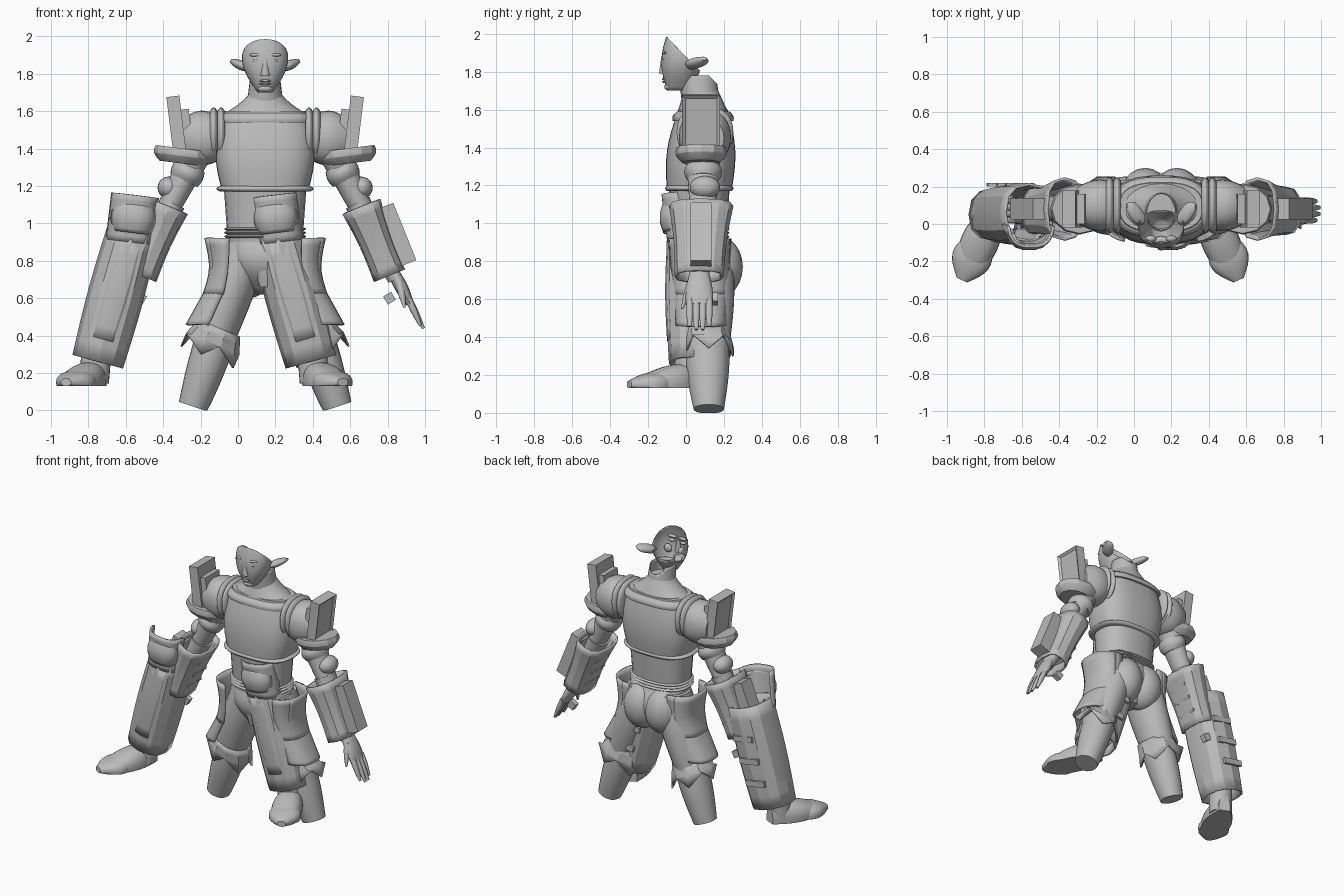
import bpy, bmesh, math
from mathutils import Vector, Matrix

cube = bpy.data.objects.get("Cube")
if cube:
    bpy.data.objects.remove(cube, do_unlink=True)

BODY_MIDDLE = .145
SHIN_MIDDLE = -.18
OUTER_SIDE = (95, 255)
FRONT_SIDE = (205, 335)
AROUND = (0, 360)

grey = bpy.data.materials.new("plain_grey")
grey.use_nodes = True
grey.diffuse_color = (.5, .5, .5, 1)
shader = grey.node_tree.nodes["Principled BSDF"]
shader.inputs["Base Color"].default_value = grey.diffuse_color


def centre(y, z):
    """Point on the body's middle plane."""
    return Vector((BODY_MIDDLE, y, z))


def finish(name, bm, crease, shell=0):
    bmesh.ops.recalc_face_normals(bm, faces=bm.faces)
    mesh = bpy.data.meshes.new(name)
    bm.to_mesh(mesh)
    bm.free()
    mesh.materials.append(grey)
    part = bpy.data.objects.new(name, mesh)
    bpy.context.collection.objects.link(part)
    if shell:
        part.modifiers.new("thickness", 'SOLIDIFY').thickness = shell
    bpy.ops.object.select_all(action='DESELECT')
    part.select_set(True)
    bpy.context.view_layer.objects.active = part
    bpy.ops.object.shade_smooth_by_angle(angle=math.radians(crease))
    return part


def mirror(part, middle=BODY_MIDDLE):
    """Copy a part to the other side of a middle plane and name both."""
    other = part.copy()
    other.data = part.data.copy()
    flip = Matrix.Scale(-1, 4, Vector((1, 0, 0)))
    other.data.transform(Matrix.Translation((middle * 2, 0, 0)) @ flip)
    other.data.flip_normals()
    bpy.context.collection.objects.link(other)
    average = sum(v.co.x for v in part.data.vertices) / len(part.data.vertices)
    sides = ("right_", "left_") if average < middle else ("left_", "right_")
    base = part.name
    part.name, other.name = sides[0] + base, sides[1] + base


def limb(name, start, end, size, end_size=None, bulge=(0, 0), sides=24, steps=8,
         square=2, arc=AROUND, shell=0, hollow=False, level=False, zigzag=0,
         floor=0, cut=None, crease=45):
    """Oval rings from start to end; bulge swells the middle, arc leaves a strip."""
    start, end, size, bulge = map(Vector, (start, end, size, bulge))
    end_size = Vector(end_size) if end_size else size
    along = Vector((0, 0, 1)) if level else (end - start).normalized()
    deep = Vector((0, 0, 1)) if abs(along.y) > .7 else Vector((0, 1, 0))
    across = deep.cross(along).normalized()
    if across.x < 0:
        across.negate()
    closed = arc == AROUND
    bm = bmesh.new()
    rings = []
    for step in range(steps + 1):
        t = step / steps
        wide, thick = size.lerp(end_size, t) + bulge * math.sin(math.pi * t)
        ring = []
        for k in range(sides):
            share = k / sides if closed else k / (sides - 1)
            angle = math.radians(arc[0] + (arc[1] - arc[0]) * share)
            c, s = math.cos(angle), math.sin(angle)
            u = wide * math.copysign(abs(c) ** (2 / square), c)
            v = thick * math.copysign(abs(s) ** (2 / square), s)
            point = start.lerp(end, t) + across * u + deep * v
            if step == steps:
                point.z += zigzag * (-1) ** k
            point.z = max(point.z, floor)
            ring.append(bm.verts.new(point))
        rings.append(ring)
    for low, high in zip(rings, rings[1:]):
        for k in range(sides if closed else sides - 1):
            j = (k + 1) % sides
            bm.faces.new((low[k], low[j], high[j], high[k]))
    if closed and not hollow:
        bm.faces.new(rings[0])
        bm.faces.new(rings[-1])
    if cut:
        bmesh.ops.bisect_plane(bm, geom=bm.verts[:] + bm.edges[:] + bm.faces[:],
                               plane_co=cut, plane_no=(0, 1, 1), clear_outer=True)
    return finish(name, bm, crease, shell)


def ball(name, place, size):
    bm = bmesh.new()
    shape = Matrix.Translation(place) @ Matrix.Diagonal((*size, 1))
    bmesh.ops.create_uvsphere(bm, u_segments=20, v_segments=12, radius=1, matrix=shape)
    return finish(name, bm, crease=60)


def block(name, place, size, lean=0, inset=0):
    """Leaning box, with an optional recessed panel on its outer face."""
    bm = bmesh.new()
    bmesh.ops.create_cube(bm, size=1, matrix=Matrix.Diagonal((*size, 1)))
    if inset:
        outer = max(bm.faces, key=lambda face: face.calc_center_median().x)
        bmesh.ops.inset_region(bm, faces=[outer], thickness=inset, depth=-inset / 2)
    bm.transform(Matrix.Translation(place) @ Matrix.Rotation(math.radians(lean), 4, 'Y'))
    return finish(name, bm, crease=20)


# Head: face shell cut slantwise behind the brow
limb("head", start=centre(-.04, 1.7), end=centre(0, 2), size=(.04, .06), end_size=(.1, .1),
     bulge=(.05, .03), sides=32, steps=14, square=2.3, shell=.005, cut=centre(-.1, 1.98),
     crease=60)
limb("nose", start=centre(-.12, 1.79), end=centre(-.12, 1.88), size=(.025, .022),
     end_size=(.01, .01), sides=12, crease=60)
for lip, height in (("upper_lip", 1.762), ("lower_lip", 1.747)):
    ball(lip, place=centre(-.11, height), size=(.032, .016, .008))
ball("chin", place=centre(-.09, 1.72), size=(.04, .025, .02))
mirror(ball("eye", place=(.1, -.11, 1.87), size=(.025, .015, .01)))
mirror(ball("brow", place=(.1, -.11, 1.9), size=(.04, .015, .01)))
mirror(ball("cheek", place=(.09, -.08, 1.82), size=(.03, .02, .03)))
mirror(limb("ear", start=(.05, .03, 1.83), end=(-.04, .09, 1.87), size=(.02, .03),
            end_size=(.01, .02), bulge=(.01, .03), sides=16, crease=60))
limb("neck", start=centre(.08, 1.62), end=centre(.06, 1.78), size=(.1, .1),
     end_size=(.08, .1), hollow=True, shell=.005, cut=centre(.15, 1.75))
limb("collar", start=centre(.09, 1.57), end=centre(.08, 1.7), size=(.25, .14),
     end_size=(.08, .09), bulge=(-.02, 0))

# Torso
limb("chest_armour", start=centre(.07, 1.17), end=centre(.09, 1.6), size=(.23, .17),
     end_size=(.22, .13), bulge=(.04, .03), sides=32, square=2.7)
limb("chest_rim", start=centre(.07, 1.17), end=centre(.07, 1.2), size=(.24, .17),
     end_size=(.24, .17), bulge=(.02, .01), sides=32, square=2.7)
limb("neckline_band", start=centre(.09, 1.54), end=centre(.09, 1.59), size=(.25, .16),
     end_size=(.23, .14), bulge=(.01, .01), sides=32, square=2.7)
limb("waist", start=centre(.07, .9), end=centre(.07, 1.18), size=(.2, .14),
     end_size=(.22, .16), square=2.4)
for ring in range(3):
    height = .93 + ring * .02
    limb(f"belt_ring_{ring + 1}", start=centre(.07, height - .01), end=centre(.07, height + .01),
         size=(.2, .14), bulge=(.02, .02), square=2.4, steps=4)
limb("pelvis", start=centre(.11, .62), end=centre(.08, .92), size=(.05, .07),
     end_size=(.2, .14), bulge=(.06, .07), square=2.3)
limb("codpiece", start=centre(-.03, .66), end=centre(-.03, .92), size=(.03, .02),
     end_size=(.05, .03), bulge=(.02, .02), sides=12)
mirror(ball("buttock", place=(.06, .16, .77), size=(.13, .14, .17)))

# Legs
mirror(limb("thigh", start=(.05, .1, .9), end=(-.13, .11, .36), size=(.13, .14),
            end_size=(.11, .12), bulge=(.01, .02), level=True))
mirror(limb("calf", start=(-.12, .11, .38), end=(-.24, .12, .02), size=(.11, .12),
            end_size=(.08, .08), bulge=(.005, .01)))
for guard, bottom, strip in (("upper_hip_guard", .62, OUTER_SIDE), ("hip_panel", .56, (110, 210))):
    mirror(limb(guard, start=(.02, .07, .92), end=(-.02, .08, bottom), size=(.2, .17),
                end_size=(.17, .15), bulge=(-.03, 0), arc=strip, sides=14, square=2.6,
                shell=.015, level=True))
mirror(limb("lower_hip_guard", start=(-.02, .08, .64), end=(-.09, .08, .46), size=(.16, .15),
            end_size=(.19, .14), arc=OUTER_SIDE, sides=14, square=2.6, shell=.015, level=True))
mirror(limb("knee_cuff", start=(-.1, .1, .44), end=(-.15, .12, .32), size=(.12, .13),
            end_size=(.17, .14), sides=10, steps=3, hollow=True, shell=.01, zigzag=.04,
            crease=20))

# Shoulders and upper arms
for ring, place in enumerate((-.09, -.13)):
    mirror(limb(f"shoulder_ring_{ring + 1}", start=(place + .02, .1, 1.48),
                end=(place - .02, .1, 1.48), size=(.12, .13), bulge=(.02, .02), square=2.3))
mirror(limb("shoulder", start=(-.12, .1, 1.46), end=(-.3, .1, 1.45), size=(.13, .13),
            end_size=(.1, .1), bulge=(.03, .02), square=2.2))
mirror(block("shoulder_plate", place=(.62, .08, 1.53), size=(.07, .2, .3), lean=7, inset=.025))
mirror(block("shoulder_support", place=(.57, .08, 1.5), size=(.06, .16, .22), lean=7))
mirror(limb("shoulder_flange", start=(-.3, .08, 1.32), end=(-.29, .08, 1.4), size=(.12, .1),
            end_size=(.15, .13), bulge=(.02, .02), sides=12, steps=4, crease=25))
mirror(limb("upper_arm", start=(-.23, .09, 1.36), end=(-.37, .09, 1.08), size=(.08, .09),
            end_size=(.06, .07)))
mirror(limb("arm_band", start=(-.25, .09, 1.31), end=(-.29, .09, 1.23), size=(.08, .08),
            bulge=(.01, .02)))
mirror(ball("elbow", place=(-.37, .1, 1.19), size=(.06, .08, .06)))

# Forearms
mirror(limb("forearm_guard", start=(.66, .08, 1.09), end=(.81, .07, .72), size=(.11, .17),
            end_size=(.09, .13), bulge=(-.01, -.01), sides=12, square=2.6, hollow=True,
            shell=.015, crease=25))
mirror(limb("forearm", start=(.64, .09, 1.11), end=(.84, .07, .7), size=(.07, .08),
            end_size=(.04, .05)))
mirror(block("forearm_block", place=(.85, .08, .94), size=(.09, .11, .33), lean=-22))
for rib in range(3):
    mirror(block(f"forearm_rib_{rib + 1}", place=(.63 + rib * .04, .08, .97 - rib * .09),
                 size=(.04, .15, .02), lean=-30))
mirror(block("wrist_block", place=(.81, .15, .6), size=(.05, .04, .05), lean=-30))

# Hands
mirror(limb("palm", start=(.83, .07, .74), end=(.92, .07, .57), size=(.03, .05),
            end_size=(.02, .07), bulge=(.01, .01), sides=16))
for finger in range(4):
    y = .02 + finger * .034
    short = abs(finger - 1.5) / 60
    mirror(limb(f"finger_{finger + 1}", start=(.91, y, .6), end=(1 - short, y, .43 + short),
                size=(.018, .018), end_size=(.008, .01), bulge=(.004, .005), sides=10))
mirror(limb("thumb", start=(.86, .03, .7), end=(.89, -.02, .55), size=(.02, .02),
            end_size=(.006, .006), bulge=(.006, .006), sides=10))

# Detached shins: guard tube, front plates, straps and boots
mirror(limb("shin_guard", start=(-.56, .06, .96), end=(-.75, .05, .26), size=(.14, .16),
            end_size=(.14, .14), bulge=(.01, .01), sides=12, square=2.4, hollow=True,
            shell=.015, crease=22), SHIN_MIDDLE)
mirror(limb("shin_plate", start=(-.57, .05, .9), end=(-.72, .05, .38), size=(.1, .15),
            bulge=(.01, .01), arc=FRONT_SIDE, sides=7, square=2.6, shell=.01,
            crease=22), SHIN_MIDDLE)
mirror(limb("knee_plate", start=(-.58, .04, .9), end=(-.55, .03, 1.15), size=(.13, .14),
            end_size=(.13, .16), arc=(190, 350), sides=10, square=2.7, shell=.015,
            crease=25), SHIN_MIDDLE)
mirror(limb("knee_pad", start=(-.57, .02, .95), end=(-.55, .02, 1.11), size=(.11, .14),
            bulge=(.02, .02), arc=FRONT_SIDE, sides=8, square=2.7, shell=.015), SHIN_MIDDLE)
for strap in range(3):
    mirror(block(f"shin_strap_{strap + 1}", place=(-.61 - strap * .05, .21, .75 - strap * .15),
                 size=(.15, .02, .04), lean=10), SHIN_MIDDLE)
mirror(limb("boot_ankle", start=(-.77, .01, .15), end=(-.75, .03, .4), size=(.08, .08)),
       SHIN_MIDDLE)
mirror(limb("boot", start=(-.74, .09, .15), end=(-.88, -.22, .15), size=(.04, .1),
            end_size=(.08, .05), bulge=(.04, .03), square=2.4, floor=.13), SHIN_MIDDLE)
mirror(limb("boot_toe", start=(-.83, -.1, .15), end=(-.92, -.3, .15), size=(.08, .06),
            end_size=(.03, .02), bulge=(.05, .02), square=2.4, floor=.13), SHIN_MIDDLE)
